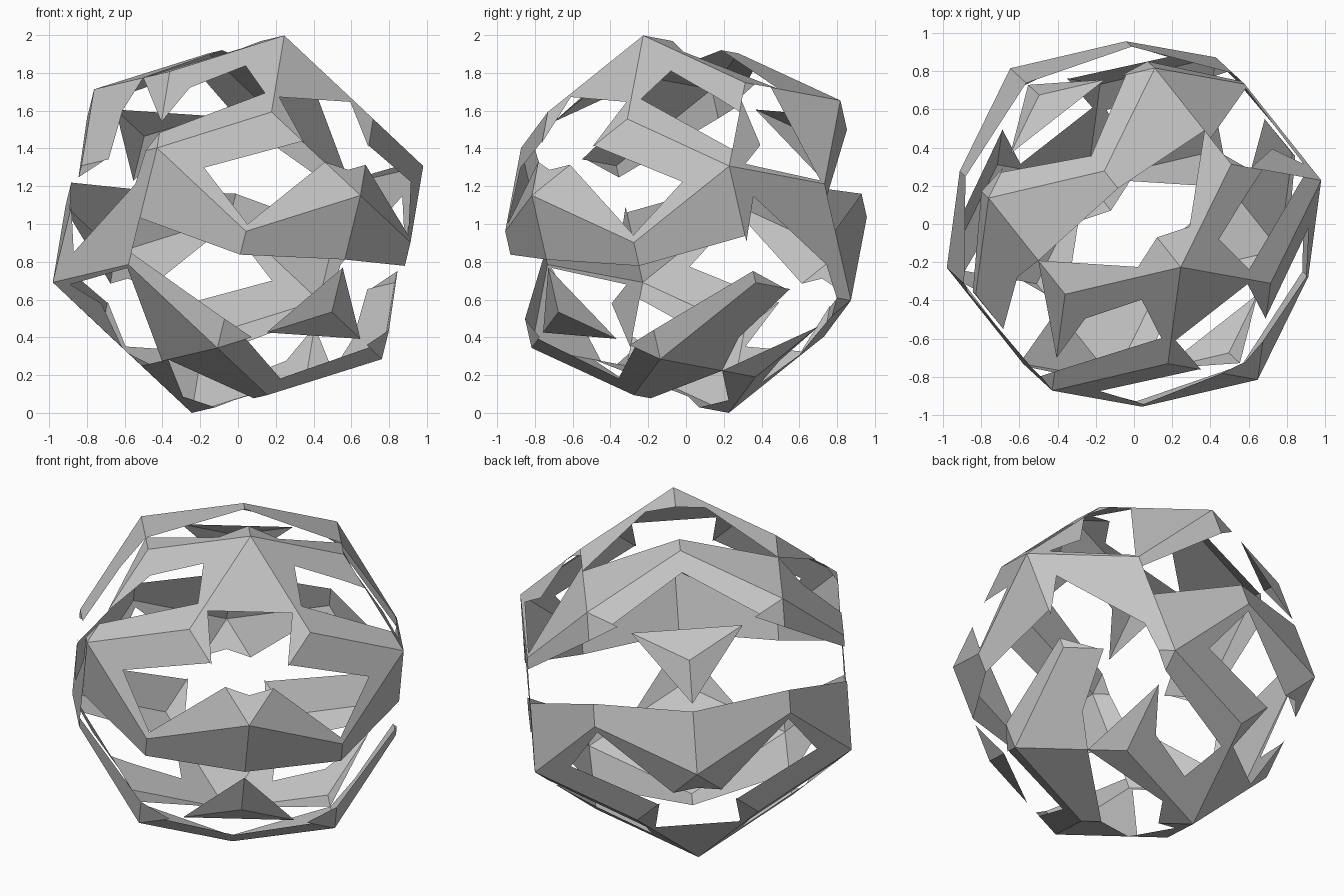
import bpy, bmesh
from mathutils import Vector, Matrix
from mathutils.geometry import delaunay_2d_cdt

cube = bpy.data.objects.get("Cube")
if cube:
    bpy.data.objects.remove(cube, do_unlink=True)

PHI = (1 + 5 ** 0.5) / 2
SCALE = 0.5537

# Orientation of the shell
top = Vector((0.24, -0.22, 1.0))
front = Vector((0.66, -0.83, 0.16))
z_axis = (top + front).normalized()
y_axis = (top - front).normalized()
x_axis = y_axis.cross(z_axis).normalized()
y_axis = z_axis.cross(x_axis)
turn = Matrix((x_axis, y_axis, z_axis)).transposed()

# Five-fold corners of the thirty-sided solid; lower case is the opposite corner
corner = {
    "A": Vector((0, 1, PHI)), "G": Vector((0, -1, PHI)),
    "F": Vector((-PHI, 0, 1)), "B": Vector((PHI, 0, 1)),
    "C": Vector((-1, PHI, 0)), "E": Vector((1, PHI, 0)),
}
corner.update({k.lower(): -v for k, v in list(corner.items())})

# Window outlines shared by several panels, in panel edge fractions
arch = [(.31, .09), (1, .35), (0, .82), (0, .31)]
band = [(1, .35), (.17, .31), (.06, .94), (1, .6)]
tip = [(.2, 1), (.55, 0), (.62, 0), (1, .57), (1, .7), (.75, 1)]
slot = [(1, .2), (1, .75), (0, .9), (0, .6)]

# Panel: start corner, far corner, the two side neighbours, window outline
panels = [
    ("AGFB", [(.75, .05), (1, .37), (1, .6), (.84, .84), (.6, 1), (.37, 1), (.05, .75)]),
    ("AFGC", [(.25, .31), (.71, .09), (.8, 1), (.66, 1), (.31, .79)]),
    ("ABGE", [(.25, .31), (.71, .09), (.8, 1), (.35, 1), (.31, .79)]),
    ("ACFE", arch), ("AEBC", arch),
    ("FGAe", band), ("BGAc", band),
    ("GceB", tip), ("GecF", tip),
    ("CEAg", [(.8, .2), (0, .25), (0, .43), (.57, 1), (.75, 1)]),
    ("BfcE", [(.65, 0), (.23, .19), (.72, .82), (1, .85), (1, .3), (.9, 0)]),
    ("CFAb", [(.65, 0), (1, .66), (1, .8), (.85, 1), (.36, 1), (.44, .38)]),
    ("beFa", [(.16, .06), (.95, .03), (.27, 1), (.1, 1), (0, .85), (0, .78), (.275, .31)]),
    ("FeGb", slot), ("BcGf", slot),
]


def inside(p, poly):
    """Even-odd test of a point against an outline."""
    hit = False
    for (ax, ay), (bx, by) in zip(poly, poly[1:] + poly[:1]):
        if (ay > p.y) != (by > p.y) and p.x < ax + (p.y - ay) * (bx - ax) / (by - ay):
            hit = not hit
    return hit


def add_panel(bm, names, window, sign):
    """One rhombic panel with its window cut out."""
    p, q, r1, r2 = (corner[n] * sign for n in names)
    u = (p + q + r1) / PHI ** 2 - p
    v = (p + q + r2) / PHI ** 2 - p
    square = [(0, 0), (1, 0), (1, 1), (0, 1)]
    n = len(window)
    edges = [(i, (i + 1) % 4) for i in range(4)]
    edges += [(4 + i, 4 + (i + 1) % n) for i in range(n)]
    pts, _, tris, *_ = delaunay_2d_cdt(
        [Vector(c) for c in square + window], edges, [], 0, 1e-5)
    verts = [bm.verts.new(turn @ ((p + u * c.x + v * c.y) * SCALE)) for c in pts]
    for tri in tris:
        mid = sum((pts[i] for i in tri), Vector((0, 0))) / len(tri)
        if inside(mid, window):
            continue
        face = bm.faces.new([verts[i] for i in tri])
        face.normal_update()
        if face.normal.dot(face.calc_center_median()) < 0:
            face.normal_flip()


# Build every panel and its opposite
bm = bmesh.new()
for names, window in panels:
    for sign in (1, -1):
        add_panel(bm, names, window, sign)
bmesh.ops.delete(bm, geom=[v for v in bm.verts if not v.link_faces], context="VERTS")
bmesh.ops.remove_doubles(bm, verts=bm.verts[:], dist=0.0005)
bmesh.ops.dissolve_limit(bm, angle_limit=0.02, verts=bm.verts[:], edges=bm.edges[:])
bmesh.ops.translate(bm, verts=bm.verts[:], vec=(0, 0, -min(v.co.z for v in bm.verts)))

mesh = bpy.data.meshes.new("faceted_shell")
bm.to_mesh(mesh)
bm.free()
shell = bpy.data.objects.new("faceted_shell", mesh)
bpy.context.collection.objects.link(shell)

# Plain grey
grey = bpy.data.materials.new("plain_grey")
grey.use_nodes = True
colour = (0.55, 0.55, 0.55, 1)
grey.diffuse_color = colour
grey.node_tree.nodes["Principled BSDF"].inputs["Base Color"].default_value = colour
mesh.materials.append(grey)
